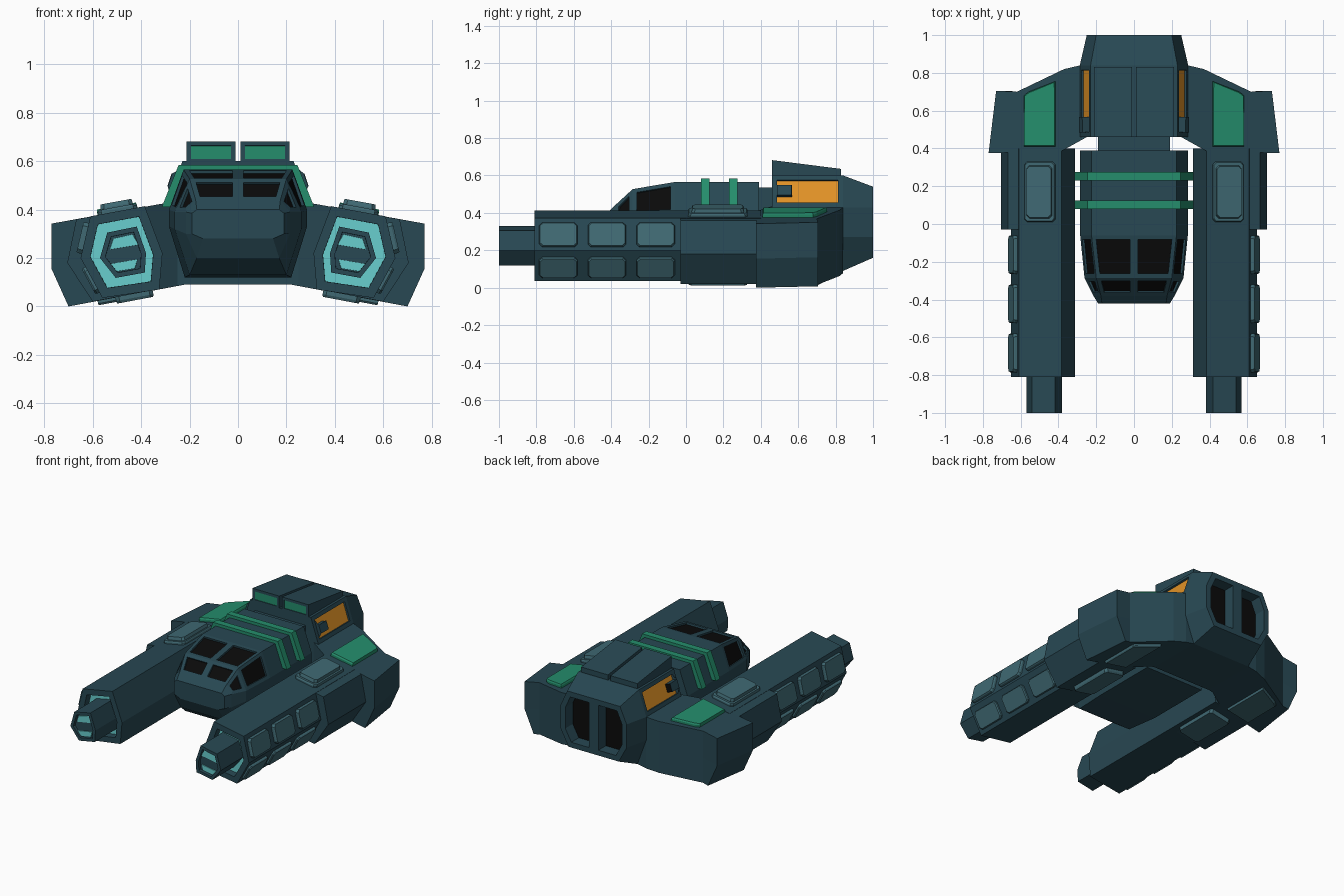
import bpy, bmesh
from mathutils import Vector as V

if "Cube" in bpy.data.objects:
    bpy.data.objects.remove(bpy.data.objects["Cube"])


def material(name, rgb):
    m = bpy.data.materials.new(name)
    m.diffuse_color = (*rgb, 1)
    m.use_nodes = True
    m.node_tree.nodes["Principled BSDF"].inputs["Base Color"].default_value = m.diffuse_color
    return m


HULL = material("dark teal hull", (.021, .065, .087))
PANEL = material("light teal panel", (.05, .14, .17))
GREEN = material("green trim", (.018, .27, .15))
ORANGE = material("orange window", (.76, .29, .02))
CYAN = material("cyan glow", (.14, .62, .62))
BLACK = material("black glass", (.003, .003, .003))


def loft(name, rings, mat=HULL, mirror=False):
    """Skin matching rings of points and cap both ends."""
    bm = bmesh.new()
    rows = [[bm.verts.new(p) for p in r] for r in rings]
    n = len(rows[0])
    for a, b in zip(rows, rows[1:]):
        for j in range(n):
            bm.faces.new((a[j], a[(j + 1) % n], b[(j + 1) % n], b[j]))
    bm.faces.new(rows[0])
    bm.faces.new(rows[-1][::-1])
    bmesh.ops.recalc_face_normals(bm, faces=bm.faces)
    me = bpy.data.meshes.new(name)
    bm.to_mesh(me)
    bm.free()
    me.materials.append(mat)
    ob = bpy.data.objects.new(name, me)
    bpy.context.collection.objects.link(ob)
    if mirror:
        ob.modifiers.new("Mirror", 'MIRROR')
    return ob


def recess(ob, pick, rim, depth, mat, split=False):
    """Inset the picked faces, sink them and recolour them."""
    ob.data.materials.append(mat)
    idx = len(ob.data.materials) - 1
    bm = bmesh.new()
    bm.from_mesh(ob.data)
    if split:
        bmesh.ops.bisect_plane(bm, geom=bm.verts[:] + bm.edges[:] + bm.faces[:],
                               plane_co=(0, 0, 0), plane_no=(1, 0, 0))
    bm.normal_update()
    fs = [f for f in bm.faces if pick(f.calc_center_median(), f.normal)]
    bmesh.ops.inset_individual(bm, faces=fs, thickness=rim, use_even_offset=True)
    bm.normal_update()
    bmesh.ops.inset_individual(bm, faces=fs, thickness=.0005, depth=-depth)
    for f in fs:
        f.material_index = idx
    bm.to_mesh(ob.data)
    bm.free()


def prism(name, section, y0, y1, mat=HULL, mirror=False):
    return loft(name, [[(x, y, z) for x, z in section] for y in (y0, y1)], mat, mirror)


def plate(name, pts, out, h, mat, cut=0.0, shrink=.006):
    """Raised plate on a flat outline, with clipped corners, mirrored."""
    pts = [V(p) for p in pts]
    if cut:
        clipped = []
        for i, p in enumerate(pts):
            for q in (pts[i - 1], pts[(i + 1) % len(pts)]):
                clipped.append(p + (q - p).normalized() * cut)
        pts = clipped
    nrm = (pts[2] - pts[0]).cross(pts[3] - pts[1]).normalized()
    if nrm.dot(V(out)) < 0:
        nrm = -nrm
    c = sum(pts, V()) / len(pts)
    top = [p + nrm * h - (p - c).normalized() * shrink for p in pts]
    return loft(name, [[p - nrm * .004 for p in pts],
                       [p + nrm * h * .6 for p in pts], top], mat, True)


def on_edge(p, q, t0, t1, y0, y1):
    """Rectangle lying on the long face between section points p and q."""
    a, b = [(p[0] + (q[0] - p[0]) * t, p[1] + (q[1] - p[1]) * t) for t in (t0, t1)]
    return [(a[0], y0, a[1]), (b[0], y0, b[1]), (b[0], y1, b[1]), (a[0], y1, a[1])]


def octo(y, wt, zt, wm, zm, zl, wb, zb):
    half = [(wt, zt), (wm, zm), (wm, zl), (wb, zb)]
    return [(x, y, z) for x, z in half] + [(-x, y, z) for x, z in half[::-1]]


# cockpit with windows
cockpit = loft("cockpit", [
    octo(.39, .225, .565, .285, .40, .33, .22, .12),
    octo(-.06, .225, .565, .285, .40, .33, .22, .12),
    octo(-.285, .20, .527, .262, .39, .32, .20, .13),
    octo(-.38, .175, .44, .215, .39, .30, .17, .20),
    octo(-.42, .17, .40, .19, .385, .30, .145, .28)])
recess(cockpit, lambda c, n: -.36 < c.y < -.1 and c.z > .42, .022, .012, BLACK, True)
prism("neck", [(-.19, .15), (.19, .15), (.19, .535), (-.19, .535)], .38, .47)

# green hoops over the cockpit
for i, y in enumerate((.08, .23)):
    prism(f"hoop_{i}", [(-.315, .41), (-.245, .585), (.245, .585), (.315, .41),
                        (.275, .41), (.22, .56), (-.22, .56), (-.275, .41)],
          y, y + .045, GREEN)

# rear hull with orange side windows and exhaust openings
hull = loft("rear_hull", [
    octo(.46, .23, .60, .287, .43, .27, .22, .09),
    octo(.84, .23, .60, .287, .43, .27, .22, .09),
    octo(1.0, .20, .54, .25, .43, .27, .19, .16)])
recess(hull, lambda c, n: c.y < .8 and c.z > .48 and abs(n.x) > .8, .026, .012, ORANGE)
recess(hull, lambda c, n: n.y > .95, .036, .08, BLACK, True)

# twin roof boxes
box = loft("roof_box", [[(x, .46, .59), (x, .46, .682), (x, .83, .635), (x, .83, .59)]
                        for x in (.01, .213)], HULL, True)
recess(box, lambda c, n: n.y < -.9, .018, .004, GREEN)


# sloping wings that end in the outer pods
def top_z(x):
    return .425 - .18 * (x - .31)


def low_z(x):
    return .09 - .1875 * (x - .22)


plan = [(.2, .46), (.25, .46), (.385, .385), (.77, .375), (.73, .705),
        (.62, .70), (.37, .82), (.285, .84), (.2, .84)]
tuck = [(x - .07 if x > .7 else x, y) for x, y in plan]
loft("wing", [[(x, y, top_z(x)) for x, y in plan],
              [(x, y, .27 - .15 * x / .77 + .035) for x, y in plan],
              [(x, y, low_z(x)) for x, y in tuck]], HULL, True)

# side booms: front length, thicker middle, barrel
boom = [(.61, .372), (.385, .414), (.312, .22), (.325, .07), (.56, .035), (.65, .20)]
mid = [(.668, .36), (.385, .412), (.312, .22), (.325, .072), (.60, .02), (.705, .18)]
barrel = [(.54, .305), (.418, .33), (.38, .22), (.385, .14), (.505, .118), (.57, .20)]
front = prism("boom", boom, -.81, .40, HULL, True)
recess(front, lambda c, n: n.y < -.9, .038, .05, CYAN)
prism("boom_middle", mid, -.03, .40, HULL, True)
tip = prism("barrel", barrel, -1.0, -.72, HULL, True)
recess(tip, lambda c, n: n.y < -.9, .02, .02, HULL)
for name, pts in (("upper", [(.41, .255), (.53, .235), (.515, .28), (.435, .298)]),
                  ("lower", [(.415, .195), (.53, .175), (.50, .145), (.425, .158)])):
    plate(f"{name}_glow_slit", [(x, -.98, z) for x, z in pts], (0, -1, 0), .006, CYAN, 0, .001)

# raised panels along the booms
for i in range(3):
    y0 = -.785 + .26 * i
    plate(f"upper_side_panel_{i}", on_edge(boom[0], boom[5], .16, .90, y0, y0 + .205),
          (1, 0, .2), .022, PANEL, .016)
    plate(f"lower_side_panel_{i}", on_edge(boom[5], boom[4], .22, .86, y0, y0 + .205),
          (1, 0, -.5), .018, PANEL, .016)
plate("top_panel_base", on_edge(mid[1], mid[0], .11, .68, .01, .33), (0, 0, 1), .02, PANEL, .015)
plate("top_panel", on_edge(mid[1], mid[0], .16, .63, .03, .31), (0, 0, 1), .042, PANEL, .015)
plate("bottom_panel", on_edge(mid[3], mid[4], .10, .66, .01, .33), (0, 0, -1), .027, PANEL, .015)

# clipped panels on the wings, green above and teal below
clip = [(.415, .41), (.58, .41), (.58, .68), (.555, .70), (.415, .755)]
plate("wing_top_panel", [(x, y, top_z(x)) for x, y in clip], (0, 0, 1), .024, GREEN)
plate("wing_bottom_panel", [(x, y, low_z(x)) for x, y in clip], (0, 0, -1), .018, PANEL)
